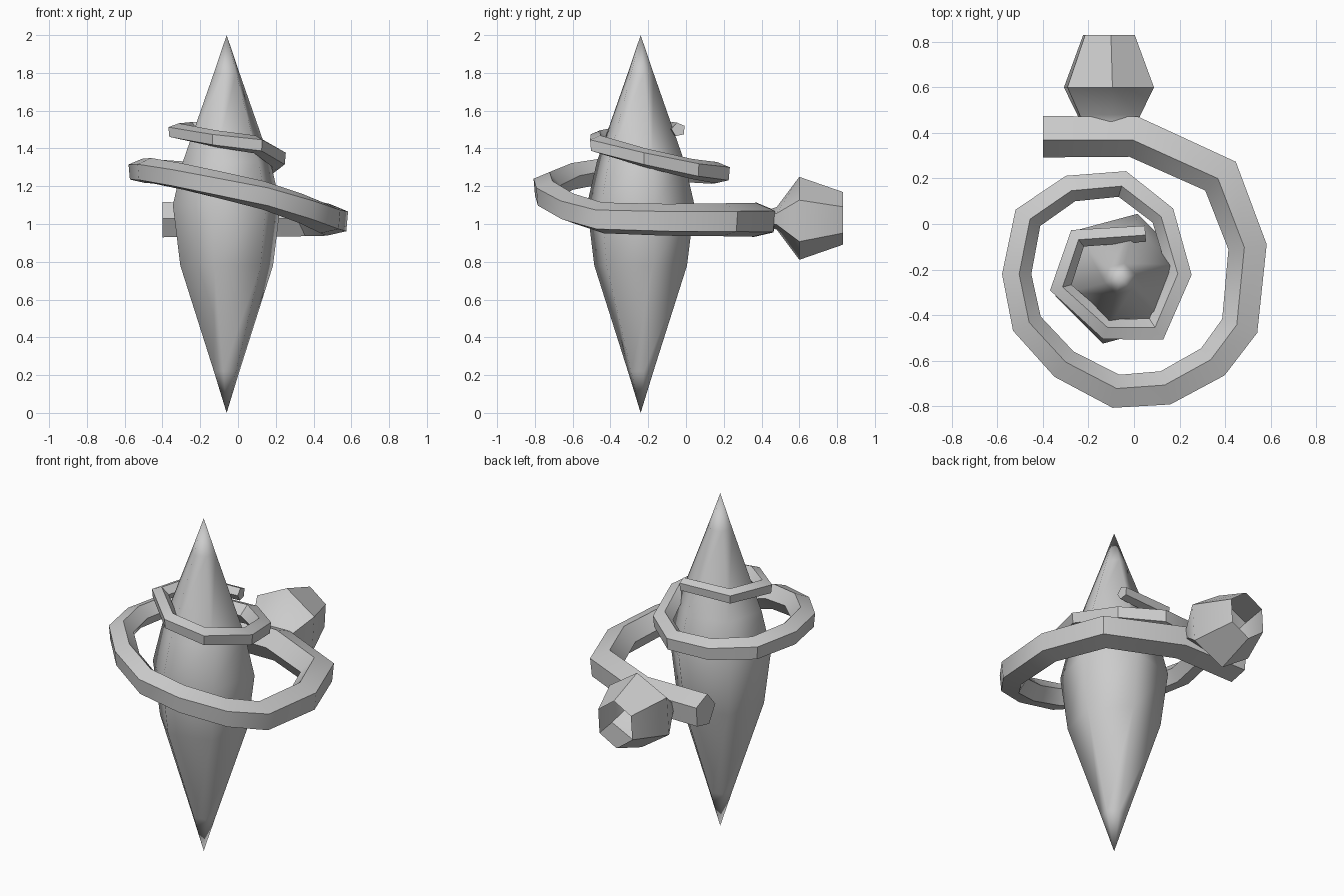
import bpy, bmesh
from math import cos, sin, radians, pi
from mathutils import Vector

if "Cube" in bpy.data.objects:
    bpy.data.objects.remove(bpy.data.objects["Cube"])


def loft(name, rings, angle, cap=False):
    """Skin a list of closed rings; a ring of one point is a tip."""
    bm = bmesh.new()
    loops = [[bm.verts.new(p) for p in ring] for ring in rings]
    n = max(len(r) for r in loops)
    for a, b in zip(loops, loops[1:]):
        for i in range(n):
            j = (i + 1) % n
            quad = [a[i % len(a)], a[j % len(a)], b[j % len(b)], b[i % len(b)]]
            bm.faces.new(list(dict.fromkeys(quad)))
    if cap:
        bm.faces.new(loops[0])
        bm.faces.new(loops[-1])
    bmesh.ops.recalc_face_normals(bm, faces=bm.faces)
    mesh = bpy.data.meshes.new(name)
    bm.to_mesh(mesh)
    bm.free()
    obj = bpy.data.objects.new(name, mesh)
    bpy.context.collection.objects.link(obj)
    bpy.ops.object.select_all(action='DESELECT')
    obj.select_set(True)
    bpy.context.view_layer.objects.active = obj
    bpy.ops.object.shade_smooth_by_angle(angle=radians(angle))
    return obj


def polygon(n, start):
    return [(cos(radians(start) + 2 * pi * i / n), sin(radians(start) + 2 * pi * i / n))
            for i in range(n)]


# Six-sided spindle body, pointed at both ends
profile = [(0, 0), (0.07, 0.22), (0.254, 0.78), (0.295, 1.1), (0.24, 1.33), (0.07, 1.8), (0, 2)]
body = []
for r, z in profile:
    ring = [(-0.06 + r * c, -0.24 + r * s, z) for c, s in polygon(6, 15)]
    body.append(ring if r else ring[:1])
loft("spindle_body", body, 80)

# Tapered five-sided band spiralling inward and up around the body
path = [Vector(p) for p in (
    (-.4, .39, 1.02), (0, .39, 1.02), (.385, .215, 1.02), (.505, -.1, 1.02),
    (.47, -.45, 1.03), (.35, -.61, 1.08), (.14, -.725, 1.15), (-.08, -.74, 1.2),
    (-.31, -.62, 1.25), (-.475, -.44, 1.28), (-.52, -.22, 1.28), (-.47, .03, 1.28),
    (-.28, .16, 1.27), (-.05, .18, 1.27), (.13, .04, 1.29), (.205, -.22, 1.35),
    (.1, -.465, 1.42), (-.12, -.465, 1.45), (-.325, -.28, 1.49), (-.25, -.06, 1.5),
    (.05, -.04, 1.5))]
last = len(path) - 1
band = []
for k, p in enumerate(path):
    d_in = (path[max(k, 1)] - path[max(k, 1) - 1]).to_2d().normalized()
    d_out = (path[min(k + 1, last)] - path[min(k, last - 1)]).to_2d().normalized()
    t = (d_in + d_out).normalized()
    side = Vector((-t.y, t.x, 0)) / max(t.dot(d_in), 0.8)
    r = 0.098 - 0.06 * k / last
    band.append([p + side * r * c + Vector((0, 0, r * s)) for c, s in polygon(5, 31)])
loft("spiral_band", band, 35, cap=True)

# Open six-sided cup at the back
cup = [[(-0.11 + rx * c, y, 1.03 + rz * s) for c, s in polygon(6, 26)]
       for y, rx, rz in ((0.45, 0.14, 0.05), (0.48, 0.155, 0.06),
                         (0.6, 0.22, 0.22), (0.83, 0.126, 0.14))]
loft("back_cup", cup, 50)
